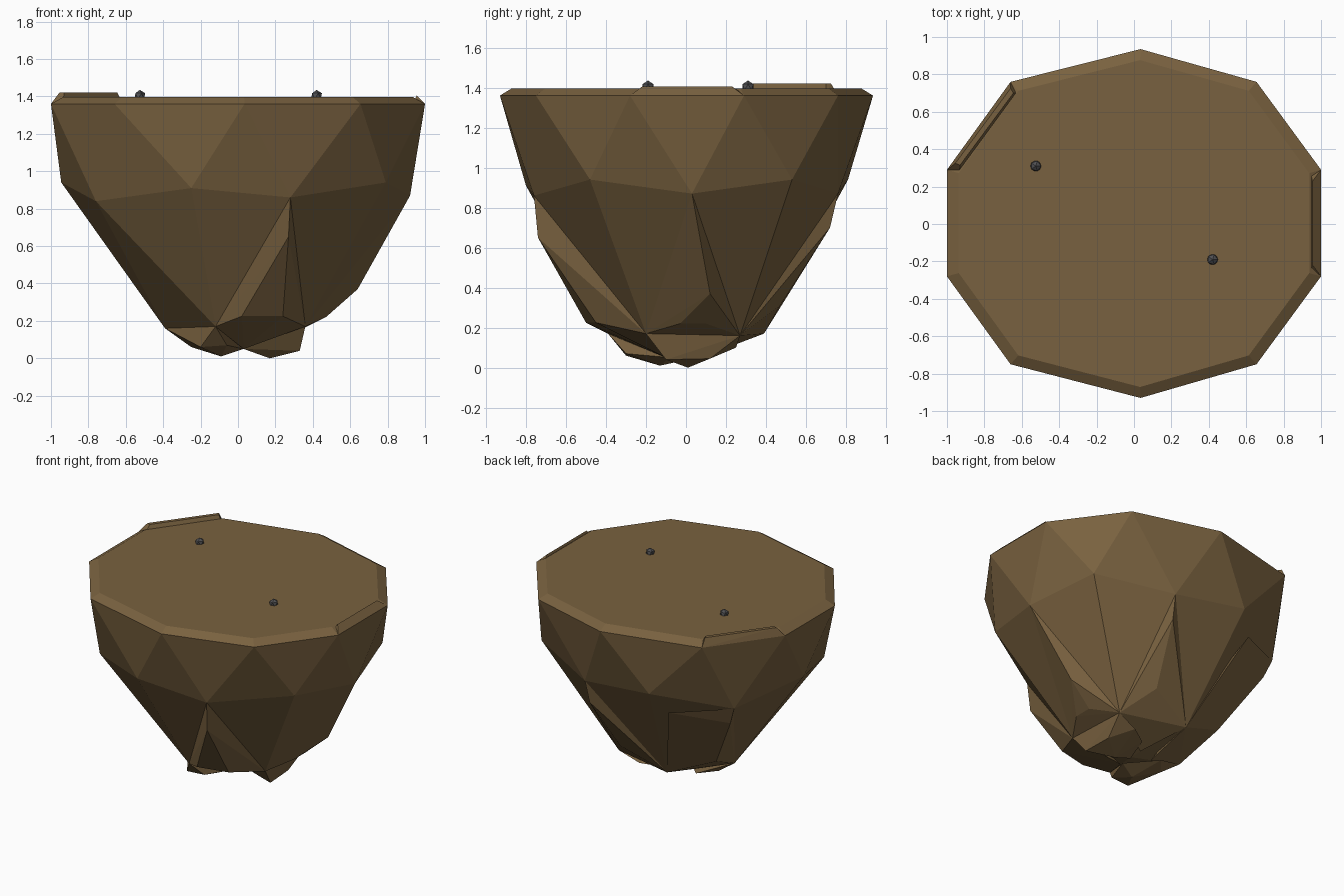
import bpy, bmesh

if "Cube" in bpy.data.objects:
    bpy.data.objects.remove(bpy.data.objects["Cube"])


def material(name, rgb):
    m = bpy.data.materials.new(name)
    m.diffuse_color = (*rgb, 1)
    m.use_nodes = True
    m.node_tree.nodes["Principled BSDF"].inputs["Base Color"].default_value = m.diffuse_color
    return m


EARTH = material("earth", (0.19, 0.12, 0.05))
STONE = material("stone", (0.08, 0.08, 0.085))


def finish(name, bm, mat):
    bmesh.ops.recalc_face_normals(bm, faces=bm.faces)
    me = bpy.data.meshes.new(name)
    bm.to_mesh(me)
    bm.free()
    me.materials.append(mat)
    ob = bpy.data.objects.new(name, me)
    bpy.context.collection.objects.link(ob)
    return ob


def chunk(name, pts):
    """Faceted convex rock through the given points."""
    bm = bmesh.new()
    for p in pts:
        bm.verts.new(p)
    r = bmesh.ops.convex_hull(bm, input=bm.verts)
    loose = [v for v in bm.verts if not v.link_faces]
    bmesh.ops.delete(bm, geom=loose, context='VERTS')
    bmesh.ops.dissolve_limit(bm, angle_limit=0.02, verts=bm.verts, edges=bm.edges)
    return finish(name, bm, EARTH)


# Main rock: ten-sided rim, zigzag shoulder ring, five-point foot
rim = [(1, .29), (.655, .76), (.035, .935), (-.66, .76), (-1, .29),
       (-1, -.28), (-.66, -.75), (.035, -.93), (.655, -.75), (1, -.28)]
shoulder = [(.92, .03, .87), (.79, .53, .94), (.28, .76, .87), (-.27, .81, .94),
            (-.75, .52, .85), (-.945, 0, .94), (-.76, -.5, .84),
            (-.25, -.80, .91), (.28, -.76, .86), (.79, -.48, .94)]
foot = [(.35, .27, .16), (-.12, .39, .17), (-.39, .0, .16),
        (-.12, -.39, .17), (.36, -.2, .17)]

bm = bmesh.new()
cap = [bm.verts.new((x * .937, y * .937, 1.396)) for x, y in rim]
top = [bm.verts.new((x, y, 1.36)) for x, y in rim]
mid = [bm.verts.new(p) for p in shoulder]
low = [bm.verts.new(p) for p in foot]
tip = bm.verts.new((.03, 0, .06))
bm.faces.new(cap)
for i in range(10):
    j = (i + 1) % 10
    bm.faces.new((cap[i], cap[j], top[j], top[i]))
    bm.faces.new((top[i], mid[i], mid[j]))
    bm.faces.new((top[i], mid[j], top[j]))
for k in range(5):
    n = (k + 1) % 5
    a, b, c = mid[2 * k], mid[2 * k + 1], mid[(2 * k + 2) % 10]
    bm.faces.new((a, low[k], b))
    bm.faces.new((b, low[k], c))
    bm.faces.new((c, low[k], low[n]))
    bm.faces.new((low[k], tip, low[n]))
finish("main_rock", bm, EARTH)

# Jutting chunks that fill the lower facets
chunk("front_chunk", [shoulder[8], foot[3], foot[4], (.27, -.74, .65),
                      (.02, -.50, .225), (.24, -.45, .225), (.03, -.1, .05)])
chunk("right_chunk", [shoulder[0], foot[4], foot[0], (.64, .12, .37),
                      (.47, -.03, .22), (.47, .1, .22), (.1, 0, .06)])
chunk("back_chunk", [shoulder[2], foot[0], foot[1], (.27, .72, .70),
                     (.2, .47, .31), (.05, .42, .24), (.03, .1, .06)])
chunk("back_left_chunk", [shoulder[4], foot[1], foot[2], (-.37, .73, .80),
                          (-.70, .49, .72), (-.46, .31, .31), (-.1, .05, .06)])

# Two knobs under the foot
chunk("left_knob", [foot[2], foot[3], (-.25, -.02, .06), (-.2, -.30, .06),
                    (-.09, -.13, .01), (-.15, .1, .06), (.03, -.08, .05), (-.06, -.30, .07)])
chunk("right_knob", [foot[4], foot[0], (.17, .01, .0), (.33, -.1, .04),
                     (.32, .12, .045), (.2, .25, .1), (.03, .0, .05), (.08, .18, .08)])

# Raised lips along two rim edges
chunk("back_left_lip", [(-1, .29, 1.36), (-.66, .76, 1.36), (-.955, .325, 1.42), (-.66, .725, 1.42),
                        (-.93, .315, 1.42), (-.645, .70, 1.42), (-.935, .27, 1.37), (-.62, .70, 1.37)])
chunk("right_lip", [(1, .29, 1.36), (1, -.28, 1.36), (.955, .23, 1.405), (.955, -.22, 1.405),
                    (.945, .27, 1.38), (.945, -.24, 1.38)])

# Pebbles on the flat top
for i, (x, y) in enumerate([(-.525, .31), (.42, -.19)]):
    bm = bmesh.new()
    bmesh.ops.create_icosphere(bm, subdivisions=1, radius=.032)
    finish(f"pebble_{i + 1}", bm, STONE).location = (x, y, 1.403)
